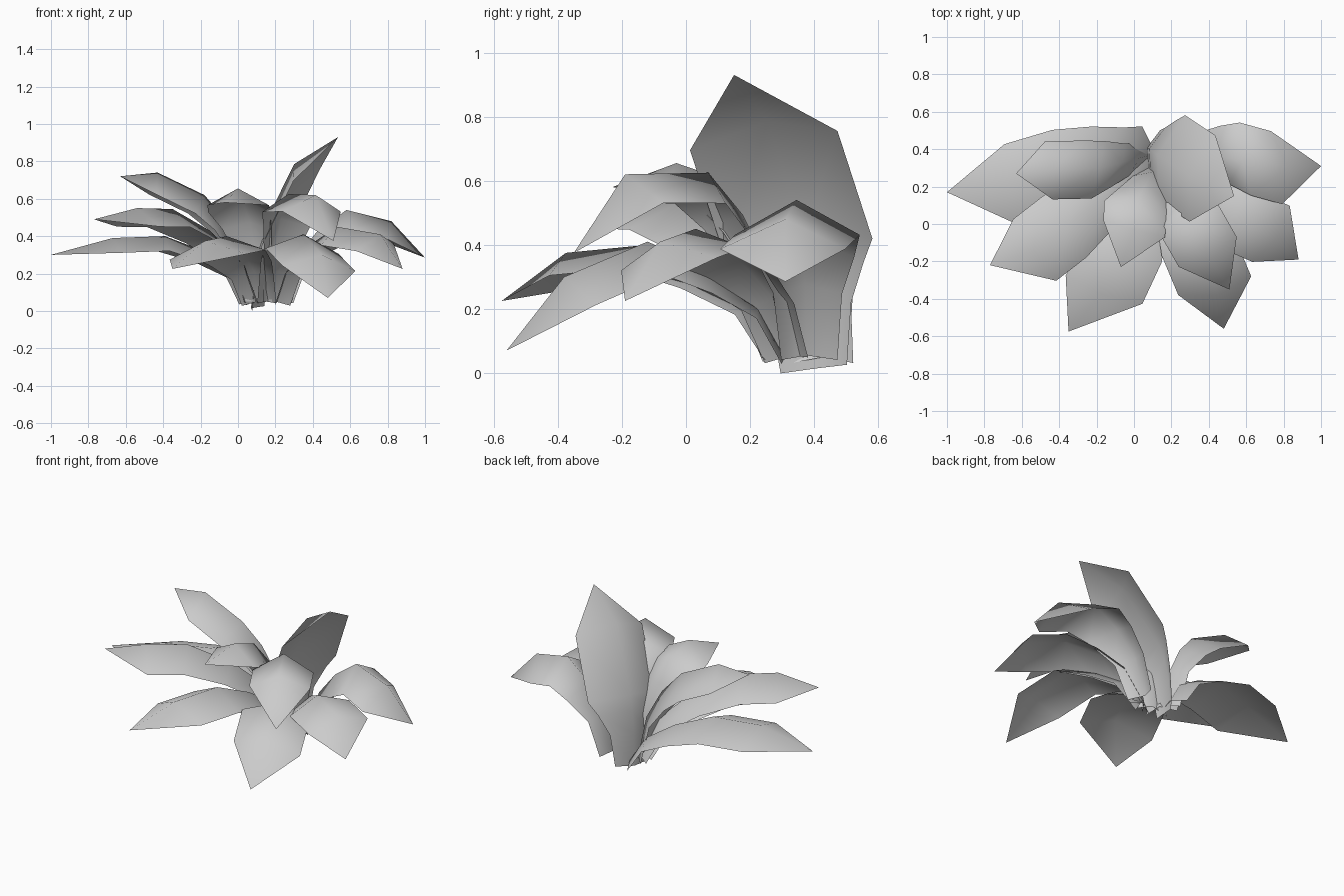
import bpy
import bmesh
from mathutils import Vector

cube = bpy.data.objects.get("Cube")
if cube:
    bpy.data.objects.remove(cube, do_unlink=True)

# One pale grey for the whole plant
leaf_grey = bpy.data.materials.new("leaf_grey")
leaf_grey.use_nodes = True
grey = (0.6, 0.6, 0.6, 1)
leaf_grey.diffuse_color = grey
leaf_grey.node_tree.nodes["Principled BSDF"].inputs["Base Color"].default_value = grey

CROWN = Vector((0.155, 0.385, 0.055))


def bezier(start, control, end, t):
    return start * (1 - t) ** 2 + control * 2 * t * (1 - t) + end * t * t


def leaf(name, tip, shoulder, middle, half, droop, root=None):
    """Folded leaf: spine from root to tip, half = vector from spine to one edge."""
    tip, shoulder, middle, half = (Vector(v) for v in (tip, shoulder, middle, half))

    # Spine rises steeply out of the crown, then arches outward
    if root:
        base = Vector(root)
    else:
        outward = Vector((middle.x - CROWN.x, middle.y - CROWN.y, 0))
        base = CROWN + outward.normalized() * 0.08
    control = base.lerp(middle, 0.07)
    control.z = middle.z * 0.65
    spine = [base,
             bezier(base, control, middle, 0.4),
             bezier(base, control, middle, 0.72),
             middle, shoulder, tip]
    widths = [0.45, 0.55, 0.8, 1, 1]

    # The same side of the leaf stays uppermost along its whole length
    facing = 1 if (tip - middle).cross(half).z > 0 else -1

    # Each row has two lowered edges and a raised spine point
    bm = bmesh.new()
    rows = []
    for i, width in enumerate(widths):
        along = spine[i + 1] - spine[max(i - 1, 0)]
        up = along.cross(half).normalized() * facing
        centre = spine[i]
        sag = up * droop * width
        side = half * width
        rows.append([bm.verts.new(p) for p in
                     (centre - side - sag, centre, centre + side - sag)])
    for lower, upper in zip(rows, rows[1:]):
        for k in range(2):
            bm.faces.new((lower[k], lower[k + 1], upper[k + 1], upper[k]))
    end = bm.verts.new(tip)
    for k in range(2):
        bm.faces.new((rows[-1][k], rows[-1][k + 1], end))

    # Keep the upper side facing out
    bm.normal_update()
    if sum(f.normal.z * f.calc_area() for f in bm.faces) < 0:
        bmesh.ops.reverse_faces(bm, faces=bm.faces[:])
    for face in bm.faces:
        face.smooth = True

    mesh = bpy.data.meshes.new(name)
    bm.to_mesh(mesh)
    bm.free()
    mesh.materials.append(leaf_grey)
    obj = bpy.data.objects.new(name, mesh)
    bpy.context.collection.objects.link(obj)
    return obj


# Right-hand side leaves
leaf("back_right_leaf", tip=(-1, .17, .3), shoulder=(-.67, .21, .39),
     middle=(-.39, .29, .4), half=(.035, -.215, 0), droop=.08, root=(.09, .43, .05))
leaf("upper_right_leaf", tip=(-.63, .27, .72), shoulder=(-.43, .29, .74),
     middle=(-.18, .3, .62), half=(.02, -.155, 0), droop=.12)
leaf("middle_right_leaf", tip=(-.77, -.22, .49), shoulder=(-.54, -.145, .55),
     middle=(-.35, 0, .545), half=(.115, -.165, 0), droop=.1)

# Front leaves
leaf("front_right_leaf", tip=(-.35, -.575, .225), shoulder=(-.175, -.375, .375),
     middle=(-.06, -.12, .4), half=(.205, -.075, .015), droop=.09)
leaf("front_left_leaf", tip=(.48, -.56, .07), shoulder=(.45, -.38, .3),
     middle=(.35, -.12, .41), half=(.195, .05, -.015), droop=.09)
leaf("centre_leaf", tip=(-.07, -.23, .58), shoulder=(0, -.03, .655),
     middle=(.02, .13, .6), half=(.165, -.045, 0), droop=.09)
leaf("upper_front_leaf", tip=(.51, -.35, .375), shoulder=(.415, -.19, .62),
     middle=(.27, .07, .625), half=(.155, .08, 0), droop=.1)

# Left-hand side and tall back leaves
leaf("middle_left_leaf", tip=(.88, -.19, .225), shoulder=(.76, -.08, .41),
     middle=(.53, .03, .45), half=(.1, .15, .02), droop=.08)
leaf("back_left_leaf", tip=(1, .31, .285), shoulder=(.82, .31, .48),
     middle=(.58, .345, .54), half=(-.03, .195, 0), droop=.11)
leaf("tall_back_leaf", tip=(.535, .15, .93), shoulder=(.3, .255, .785),
     middle=(.125, .37, .43), half=(.07, .23, .03), droop=.09, root=(.07, .41, .015))
